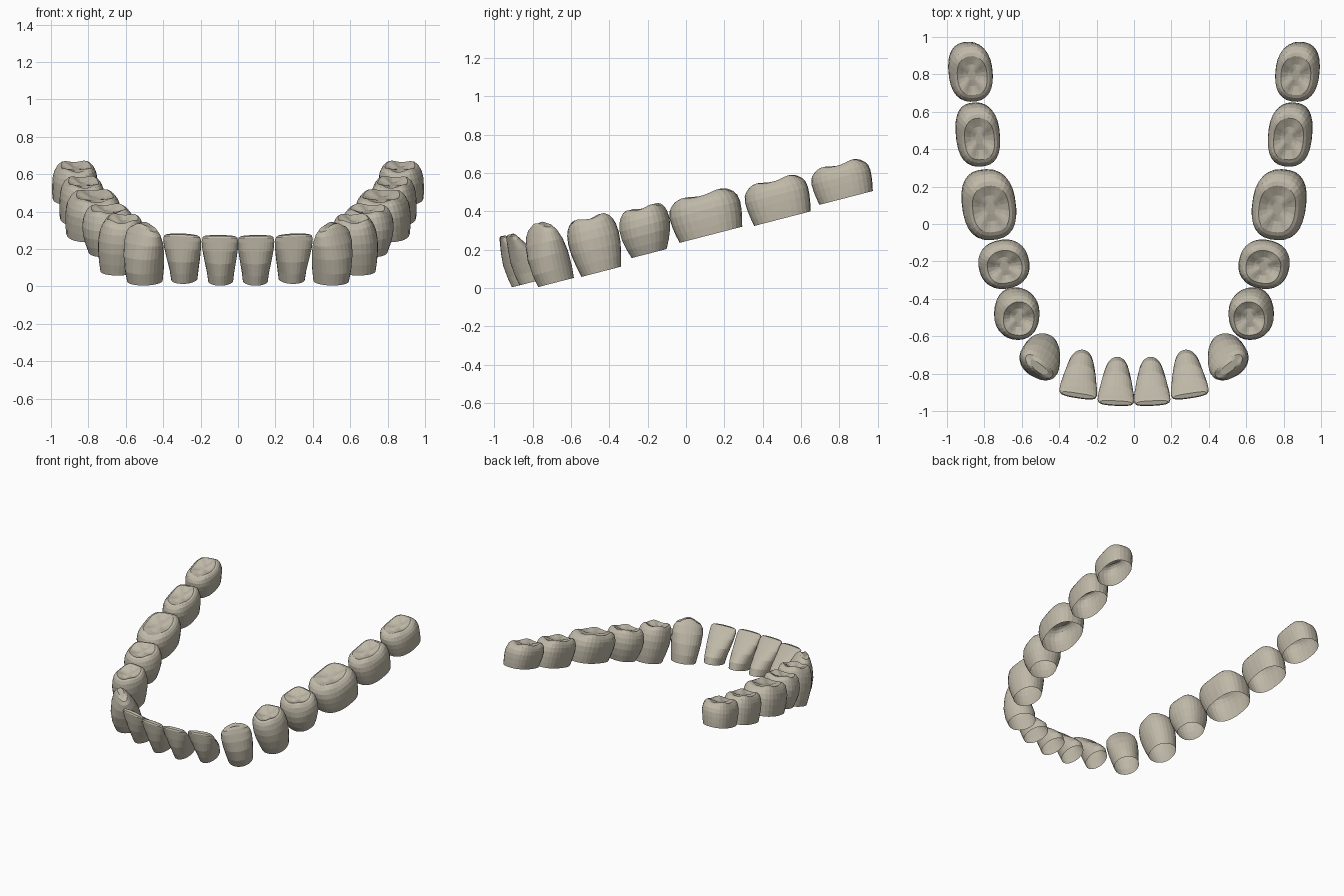
import bpy, bmesh, math
from mathutils import Matrix, Vector

if "Cube" in bpy.data.objects:
    bpy.data.objects.remove(bpy.data.objects["Cube"])

SEG = 28
TILT = Matrix.Rotation(math.radians(14.5), 4, 'X')   # slope of the whole arch

enamel = bpy.data.materials.new("warm grey enamel")
enamel.diffuse_color = (0.52, 0.48, 0.39, 1)
enamel.use_nodes = True
enamel.node_tree.nodes["Principled BSDF"].inputs["Base Color"].default_value = enamel.diffuse_color


def sup(v, n):
    return math.copysign(abs(v) ** (2 / n), v)


def ring(h, half_w, front, back, n, lean=0.0, drop=0.0, cusp=0.0):
    """One closed cross-section: superellipse at height h in the tooth's frame."""
    pts = []
    mid, half_d = (front + back) / 2, (back - front) / 2
    for i in range(SEG):
        a = 2 * math.pi * (i + 0.5) / SEG
        c, s = sup(math.cos(a), n), sup(math.sin(a), n)
        z = h - drop * c * c + cusp * math.cos(4 * a + math.pi)
        pts.append(Vector((lean + half_w * c, mid + half_d * s, z)))
    return pts


def make_tooth(name, rings, base, yaw):
    """Loft the rings into an open-bottomed crown, once for each side."""
    m = Matrix.Translation(base) @ TILT @ Matrix.Rotation(math.radians(yaw), 4, 'Z')
    for side, sx in (("right", 1), ("left", -1)):
        bm = bmesh.new()
        loops = []
        for r in rings:
            loop = []
            for p in r:
                q = m @ p
                loop.append(bm.verts.new((q.x * sx, q.y, q.z)))
            loops.append(loop)
        for lo, hi in zip(loops, loops[1:]):
            for i in range(SEG):
                j = (i + 1) % SEG
                f = [lo[i], lo[j], hi[j], hi[i]]
                bm.faces.new(f if sx > 0 else f[::-1])
        bm.faces.new(loops[-1] if sx > 0 else loops[-1][::-1])
        me = bpy.data.meshes.new(name + "_" + side)
        bm.to_mesh(me)
        bm.free()
        me.materials.append(enamel)
        bpy.context.collection.objects.link(bpy.data.objects.new(name + "_" + side, me))


# Front teeth: (height, width, front, back, roundness); origin at the front of the base
INCISOR = [(0, .68, 0, .205, 2.0), (.2, .75, -.010, .200, 2.0), (.45, .87, -.016, .155, 2.1),
           (.7, .97, -.010, .095, 2.3), (.88, 1.0, -.002, .058, 2.6), (.97, .95, .002, .042, 2.8),
           (1.0, .85, .009, .032, 2.8)]
CANINE = [(0, .80, 0, .200, 2.0), (.2, .88, -.014, .205, 2.0), (.45, .97, -.012, .195, 2.1),
          (.68, 1.0, .008, .170, 2.2), (.85, .93, .032, .143, 2.2), (.95, .78, .050, .123, 2.2),
          (1.0, .50, .064, .106, 2.2)]


def front_tooth(name, table, base, yaw, height, half_w, drop):
    rings = [ring(t * height, w * half_w, f, b, n, drop=drop * t ** 4)
             for t, w, f, b, n in table]
    make_tooth(name, rings, base, yaw)


front_tooth("central_incisor", INCISOR, (.098, -.908, .004), 3, .272, .098, .004)
front_tooth("lateral_incisor", INCISOR, (.303, -.868, .014), 9, .270, .102, .006)
front_tooth("canine", CANINE, (.562, -.752, .010), 40, .325, .114, .025)

# Back teeth: (height, size) up the wall, over the rim and down into the chewing surface
CROWN = [(0, None), (.2, None), (.42, None), (.62, 1.0), (.78, .965), (.9, .89), (.97, .79),
         (1.0, .68), (.97, .56), (.93, .38), (.915, .18)]


def back_tooth(name, base, yaw, height, half_w, half_l, neck, lean, shift, n):
    rings = []
    for t, s in CROWN:
        if s is None:   # wall swells from the neck to full size
            s = neck + (1 - neck) * math.sin(t / .62 * math.pi / 2)
        cusp = .006 if .85 < t and s > .3 else 0
        y = shift * t
        rings.append(ring(t * height, s * half_w, y - s * half_l, y + s * half_l,
                          n, lean=lean * t, cusp=cusp))
    make_tooth(name, rings, base, yaw)


back_tooth("first_premolar", (.642, -.442, .085), 6, .288, .120, .136, .78, -.025, .01, 2.2)
back_tooth("second_premolar", (.702, -.192, .180), -12, .240, .136, .133, .70, -.015, .02, 2.3)
back_tooth("first_molar", (.790, .130, .278), -7, .215, .143, .189, .89, -.025, .0, 2.5)
back_tooth("second_molar", (.846, .503, .362), -5, .205, .117, .169, .90, -.020, .0, 2.5)
back_tooth("third_molar", (.885, .835, .470), -5, .180, .117, .158, .91, -.020, .0, 2.4)
